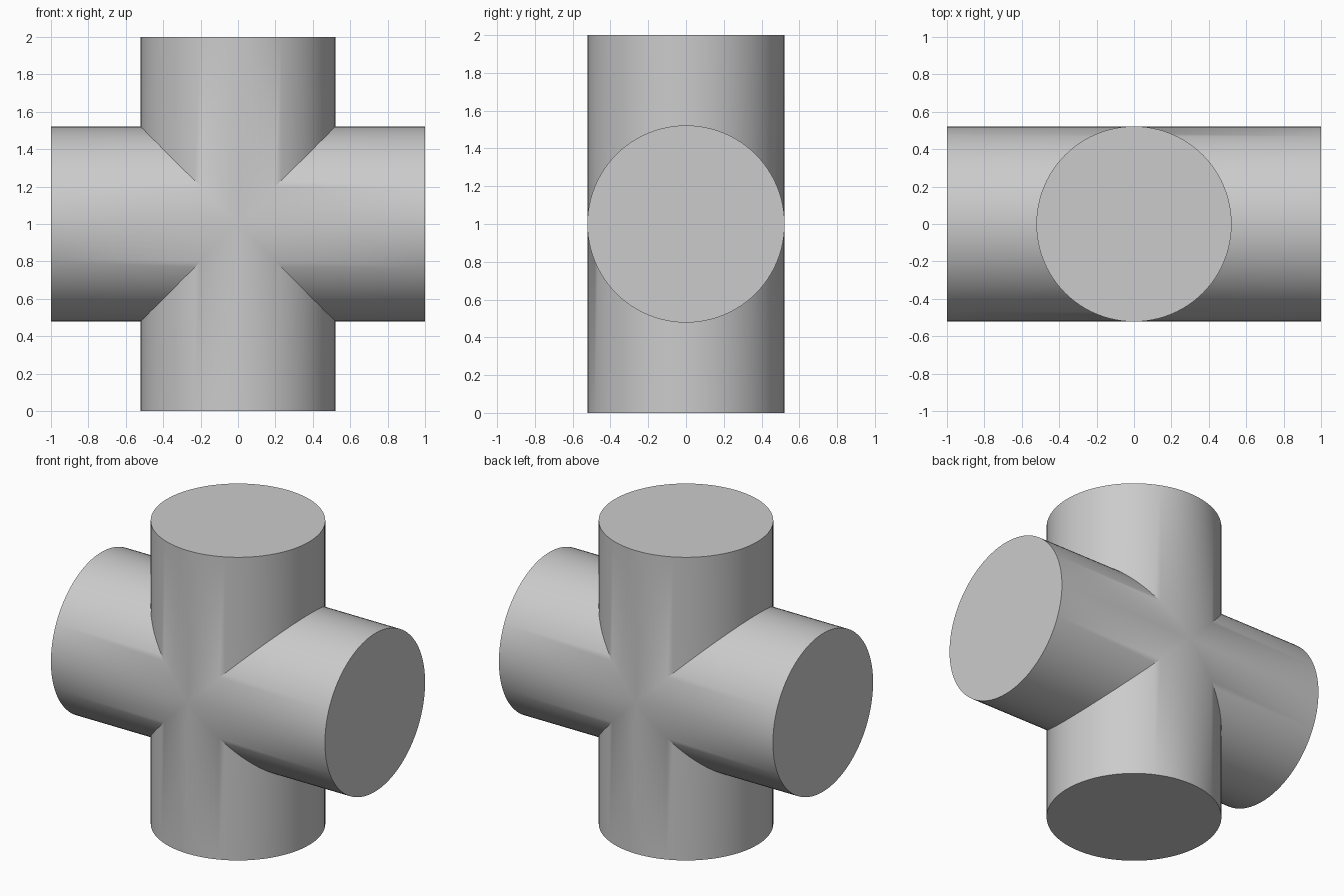
import bpy, bmesh, math
from mathutils import Matrix, Vector

RADIUS = 0.522    # pipe radius
REACH = 1.0       # centre to each flat end
SIDES = 96        # divisible by four so the mitred arms share vertices

cube = bpy.data.objects.get("Cube")
if cube:
    bpy.data.objects.remove(cube, do_unlink=True)

# Plain grey material
grey = bpy.data.materials.new("plain grey")
grey.use_nodes = True
colour = (0.6, 0.6, 0.6, 1)
grey.diffuse_color = colour
grey.node_tree.nodes["Principled BSDF"].inputs["Base Color"].default_value = colour


def add_arm(bm, turn):
    """One capped half pipe, mitred at 45 degrees where it meets its neighbours."""
    rot = Matrix.Rotation(turn, 3, 'Y')
    outer, mitre = [], []
    for i in range(SIDES):
        a = math.tau * i / SIDES
        x, y = RADIUS * math.cos(a), RADIUS * math.sin(a)
        outer.append(bm.verts.new(rot @ Vector((x, y, REACH))))
        mitre.append(bm.verts.new(rot @ Vector((x, y, abs(x)))))
    bm.faces.new(outer)
    for i in range(SIDES):
        j = (i + 1) % SIDES
        bm.faces.new((mitre[i], mitre[j], outer[j], outer[i]))


# Four arms welded into one closed cross of two equal cylinders
bm = bmesh.new()
for k in range(4):
    add_arm(bm, k * math.pi / 2)
bmesh.ops.remove_doubles(bm, verts=bm.verts, dist=0.0001)
bmesh.ops.recalc_face_normals(bm, faces=bm.faces)
bmesh.ops.translate(bm, verts=bm.verts, vec=(0, 0, REACH))

mesh = bpy.data.meshes.new("crossed_cylinders")
bm.to_mesh(mesh)
bm.free()
mesh.materials.append(grey)
cross = bpy.data.objects.new("crossed_cylinders", mesh)
bpy.context.collection.objects.link(cross)

# Smooth walls, crisp end rims and seams
bpy.ops.object.select_all(action='DESELECT')
cross.select_set(True)
bpy.context.view_layer.objects.active = cross
bpy.ops.object.shade_smooth_by_angle(angle=math.radians(30))
